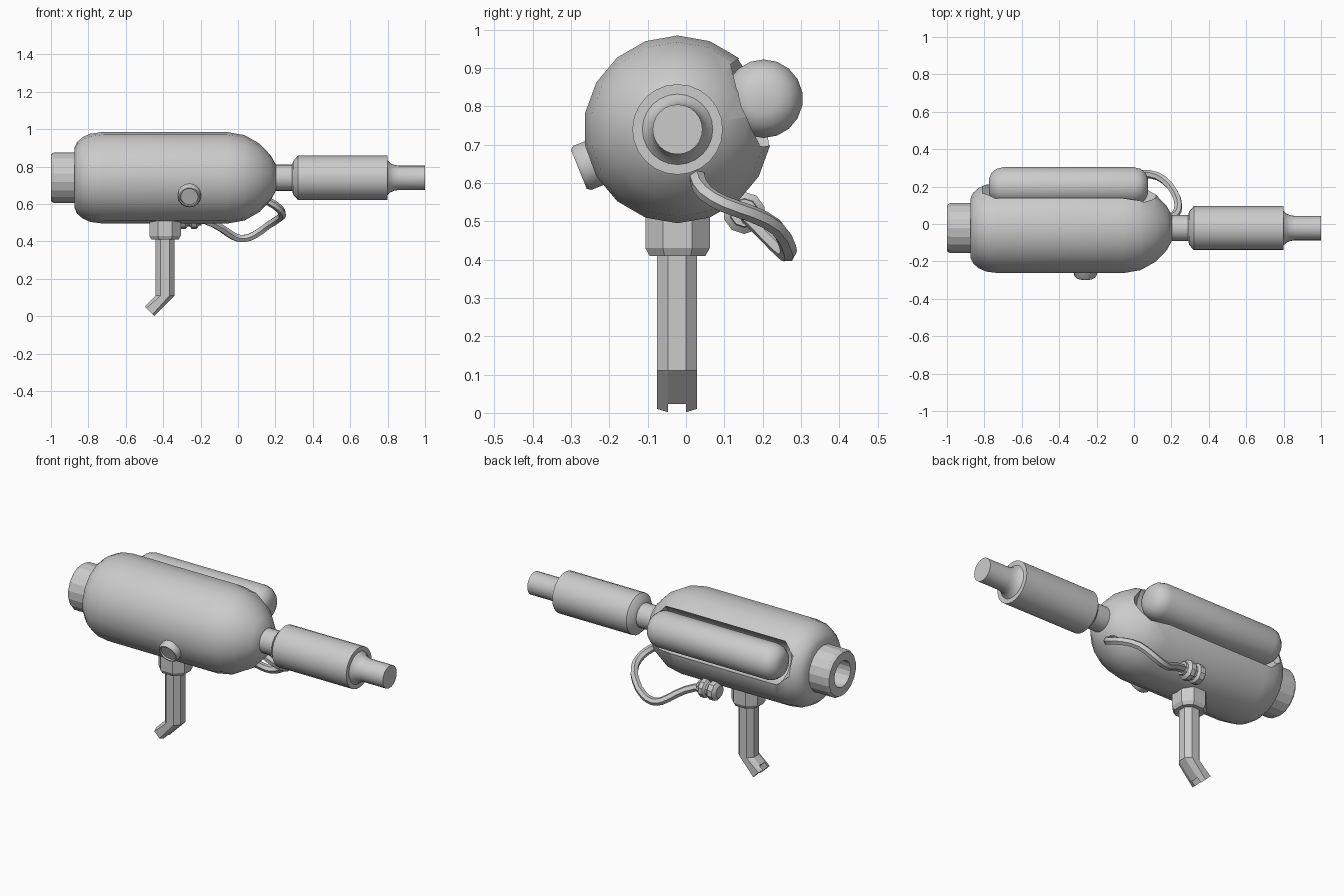
import bpy, bmesh
from math import sin, cos, tau, pi, radians
from mathutils import Vector, Matrix

if "Cube" in bpy.data.objects:
    bpy.data.objects.remove(bpy.data.objects["Cube"])

AY, AZ = -0.022, 0.74        # main axis of the body


def loft(name, rings, smooth=35):
    """Skin a list of vertex rings; one-point rings close to a tip."""
    bm = bmesh.new()
    vs = [[bm.verts.new(p) for p in r] for r in rings]
    for a, b in zip(vs, vs[1:]):
        n = max(len(a), len(b))
        for i in range(n):
            j = (i + 1) % n
            if len(a) == 1:
                bm.faces.new((a[0], b[j], b[i]))
            elif len(b) == 1:
                bm.faces.new((a[i], a[j], b[0]))
            else:
                bm.faces.new((a[i], a[j], b[j], b[i]))
    for r in (vs[0], vs[-1]):
        if len(r) > 2:
            bm.faces.new(r)
    bmesh.ops.recalc_face_normals(bm, faces=bm.faces)
    me = bpy.data.meshes.new(name)
    bm.to_mesh(me)
    bm.free()
    ob = bpy.data.objects.new(name, me)
    bpy.context.collection.objects.link(ob)
    if smooth:
        smooth_by(ob, smooth)
    return ob


def smooth_by(ob, deg):
    bpy.ops.object.select_all(action='DESELECT')
    ob.select_set(True)
    bpy.context.view_layer.objects.active = ob
    bpy.ops.object.shade_smooth_by_angle(angle=radians(deg))


def lathe(name, prof, sides, y=AY, z=AZ, x=0, axis=(1, 0, 0), smooth=35):
    """Turn (distance, radius) pairs around an axis."""
    m = Matrix.Translation((x, y, z)) @ Vector(axis).to_track_quat('X', 'Z').to_matrix().to_4x4()
    rings = []
    for d, r in prof:
        n = sides if r else 1
        rings.append([m @ Vector((d, r * cos(pi / 2 + tau * i / n), r * sin(pi / 2 + tau * i / n)))
                      for i in range(n)])
    return loft(name, rings, smooth)


def octagon(c, u, hu, hy, e):
    """Chamfered rectangle ring at c, spanning direction u and y."""
    pts = [(hu, e), (e, hy), (-e, hy), (-hu, e), (-hu, -e), (-e, -hy), (e, -hy), (hu, -e)]
    u = Vector(u)
    return [Vector(c) + u * a + Vector((0, b, 0)) for a, b in pts]


def cut(ob, cutter, deg=35):
    cutter.hide_render = True
    mod = ob.modifiers.new("cut", 'BOOLEAN')
    mod.operation = 'DIFFERENCE'
    mod.solver = 'EXACT'
    mod.object = cutter
    bpy.context.view_layer.objects.active = ob
    bpy.ops.object.modifier_apply(modifier=mod.name)
    bpy.data.objects.remove(cutter)
    smooth_by(ob, deg)


# Main body with the side groove for the tank
body = lathe("body", [(-.875, 0), (-.875, .16), (-.86, .192), (-.83, .218), (-.79, .236), (-.72, .245),
                      (-.06, .245), (.035, .228), (.115, .183), (.175, .12), (.205, .065), (.205, 0)], 18)
groove = lathe("groove_cutter", [(-.81, 0), (-.81, .06), (-.74, .125), (.05, .125), (.12, .06), (.12, 0)],
               16, .2025, .82)
cut(body, groove)

# Side tank
half = [(.425, 0), (.425, .04), (.412, .072), (.385, .094), (.35, .1025)]
lathe("side_tank", [(-d, r) for d, r in half] + half[::-1], 18, .2025, .82, -.35, smooth=45)

# Rear cap with a bore
lathe("rear_cap", [(-.9, 0), (-.9, .075), (-1, .075), (-1, .125), (-.985, .135), (-.86, .135), (-.86, 0)],
      18, smooth=0)

# Neck, barrel and tip
lathe("barrel", [(.18, 0), (.18, .07), (.29, .07), (.295, .09), (.32, .118), (.8, .118), (.8, .092),
                 (.815, .078), (.835, .069), (.86, .065), (1, .065), (1, 0)], 24)

# Round button, low on the front side
lathe("button", [(.2, 0), (.2, .062), (.268, .062), (.278, .055), (.278, .049), (.27, .046), (.27, 0)],
      16, x=-.26, axis=(0, -.927, -.375))

# Handle collar
loft("handle_collar", [octagon((-.39, AY, z), (1, 0, 0), h, h, e)
                       for z, h, e in ((.56, .084, .038), (.43, .084, .038), (.41, .073, .034))], 0)

# Bent grip with a slotted end
X, D = (1, 0, 0), Vector((-.7071, 0, -.7071))
N = Vector((.7071, 0, -.7071))
end = Vector((-.473, -.0235, .027))
grip = loft("grip", [octagon((-.39, -.0235, .46), X, .05, .0525, .0235),
                     octagon((-.39, -.0235, .11), X, .05, .0525, .0235),
                     octagon(end, N, .0354, .0525, .0235)], 0)
slot = loft("slot_cutter", [[end + D * d + N * a + Vector((0, b, 0))
                             for a, b in ((.06, .0235), (-.06, .0235), (-.06, -.0235), (.06, -.0235))]
                            for d in (-.03, .05)], 0)
cut(grip, slot, 20)

# Hose connector under the body
lathe("hose_connector", [(-.065, 0), (-.065, .035), (-.05, .055), (-.02, .055), (-.008, .042), (.002, .042),
                         (.012, .055), (.038, .055), (.052, .038), (.065, .036), (.065, 0)],
      10, .152, .522, -.26)

# Hose looping from the connector to the nose
pts = [(-.25, .152, .52), (-.17, .165, .51), (-.08, .21, .465), (-.02, .25, .425), (.03, .265, .415),
       (.09, .265, .435), (.16, .235, .485), (.215, .17, .52), (.237, .10, .545), (.22, .05, .575),
       (.17, .03, .61), (.12, .03, .63)]
cu = bpy.data.curves.new("hose", 'CURVE')
cu.dimensions = '3D'
cu.bevel_depth = .022
cu.bevel_resolution = 1
cu.resolution_u = 2
cu.use_fill_caps = True
sp = cu.splines.new('BEZIER')
sp.bezier_points.add(len(pts) - 1)
for bp, p in zip(sp.bezier_points, pts):
    bp.co = p
    bp.handle_left_type = bp.handle_right_type = 'AUTO'
hose = bpy.data.objects.new("hose", cu)
bpy.context.collection.objects.link(hose)
bpy.ops.object.select_all(action='DESELECT')
hose.select_set(True)
bpy.context.view_layer.objects.active = hose
bpy.ops.object.convert(target='MESH')
smooth_by(bpy.context.object, 40)
